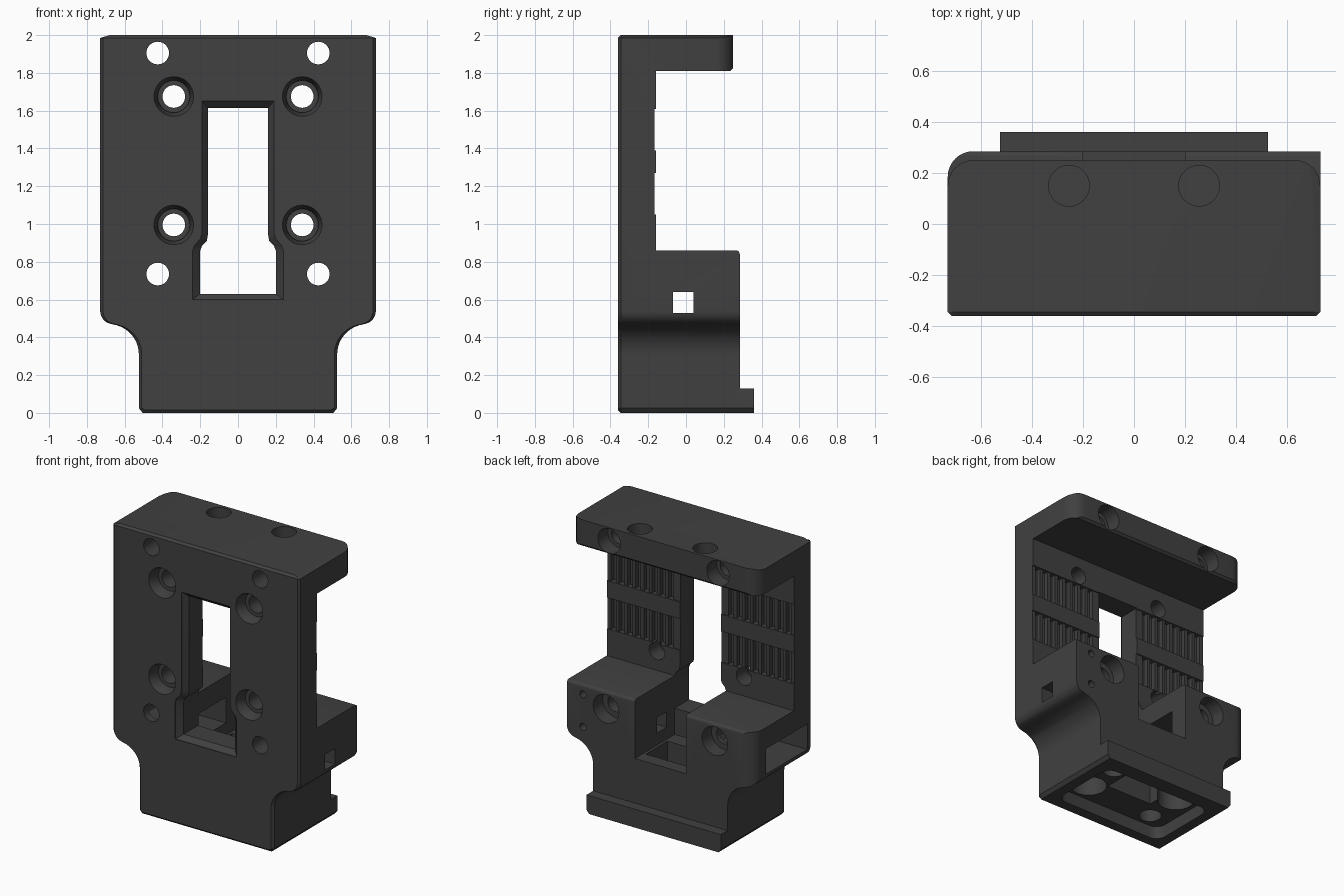
import bpy, bmesh, math
from mathutils import Vector

if "Cube" in bpy.data.objects:
    bpy.data.objects.remove(bpy.data.objects["Cube"])

mat = bpy.data.materials.new("dark_grey")
mat.diffuse_color = (0.052, 0.052, 0.052, 1)
mat.use_nodes = True
mat.node_tree.nodes["Principled BSDF"].inputs["Base Color"].default_value = mat.diffuse_color


def loft(name, rings):
    """Closed solid through rings of 3D points that share a point count."""
    bm = bmesh.new()
    loops = [[bm.verts.new(p) for p in r] for r in rings]
    n = len(loops[0])
    for a, b in zip(loops, loops[1:]):
        for i in range(n):
            j = (i + 1) % n
            bm.faces.new((a[i], a[j], b[j], b[i]))
    bm.faces.new(loops[0][::-1])
    bm.faces.new(loops[-1])
    bmesh.ops.recalc_face_normals(bm, faces=bm.faces)
    me = bpy.data.meshes.new(name)
    bm.to_mesh(me)
    bm.free()
    ob = bpy.data.objects.new(name, me)
    bpy.context.collection.objects.link(ob)
    return ob


def at(axis, p, d):
    return {'x': (d, p[0], p[1]), 'y': (p[0], d, p[1]), 'z': (p[0], p[1], d)}[axis]


def prism(name, axis, pts, lo, hi):
    return loft(name, [[at(axis, p, d) for p in pts] for d in (lo, hi)])


def box(name, x, y, z):
    return prism(name, 'z', [(x[0], y[0]), (x[1], y[0]), (x[1], y[1]), (x[0], y[1])], *z)


def circle(c, r, n=32):
    return [(c[0] + r * math.cos(2 * math.pi * i / n),
             c[1] + r * math.sin(2 * math.pi * i / n)) for i in range(n)]


def turned(name, axis, c, steps):
    """Round solid from (depth, radius) steps."""
    return loft(name, [[at(axis, p, d) for p in circle(c, r)] for d, r in steps])


def arc(cx, cy, r, a0, a1, n=8):
    return [(cx + r * math.cos(math.radians(a0 + (a1 - a0) * i / n)),
             cy + r * math.sin(math.radians(a0 + (a1 - a0) * i / n))) for i in range(n + 1)]


def combine(target, tool, op='DIFFERENCE'):
    m = target.modifiers.new("cut", 'BOOLEAN')
    m.operation, m.solver, m.object = op, 'EXACT', tool
    bpy.context.view_layer.objects.active = target
    bpy.ops.object.modifier_apply(modifier=m.name)
    bpy.data.objects.remove(tool)


# Body: front outline crossed with side outline
half = ([(0.505, 0.005), (0.525, 0.025)] + arc(0.685, 0.31, 0.16, 180, 98, 10)
        + arc(0.66, 0.54, 0.07, -80, 0, 6) + [(0.73, 1.985), (0.68, 2.0)])
half[0] = (0.505, 0.0)
outline = half + [(-x, z) for x, z in reversed(half)]


def inset(p, d=0.015):
    x, z = p
    return (x - math.copysign(d, x), min(max(z, d), 2 - d))


body = loft("bracket_body", [[(*inset(p)[:1], -0.36, inset(p)[1]) for p in outline],
                             [(p[0], -0.345, p[1]) for p in outline],
                             [(p[0], 0.36, p[1]) for p in outline]])
side = ([(-0.4, -0.1), (0.36, -0.1), (0.36, 0.13), (0.285, 0.13)]
        + arc(0.265, 0.84, 0.02, 0, 90, 4)
        + [(-0.16, 0.86), (-0.16, 1.81), (0.235, 1.81), (0.25, 1.825), (0.25, 2.1), (-0.4, 2.1)])
combine(body, prism("side_outline", 'x', side, -1, 1), 'INTERSECT')

# Rounded back corners of the top flange and of the left lower block
for s in (-1, 1):
    pts = arc(0.63, 0.15, 0.1, 0, 90) + [(0.63, 0.5), (0.9, 0.5), (0.9, 0.15)]
    combine(body, prism("flange_corner", 'z', [(s * x, y) for x, y in pts], 1.7, 2.1))
pts = arc(0.63, 0.185, 0.1, 0, 90) + [(0.63, 0.5), (0.9, 0.5), (0.9, 0.185)]
combine(body, prism("block_corner", 'z', [(-x, y) for x, y in pts], 0.4, 0.95))

# Stepped central window with a chamfered front edge
win = [(0.2, 0.63), (0.2, 0.86), (0.19, 0.885), (0.165, 0.91), (0.16, 0.94), (0.16, 1.615)]
rim = [(0.24, 0.6), (0.24, 0.86), (0.228, 0.89), (0.2, 0.92), (0.19, 0.95), (0.19, 1.65)]
win, rim = [h + [(-x, z) for x, z in reversed(h)] for h in (win, rim)]
combine(body, loft("window", [[(x, d, z) for x, z in r] for r, d in
                              ((rim, -0.4), (rim, -0.355), (win, -0.32), (win, -0.1))]))

# Channel between the two lower blocks, and the shaft below it
combine(body, box("channel", (-0.2, 0.2), (-0.16, 0.5), (0.445, 1.0)))
combine(body, box("shaft", (-0.18, 0.18), (-0.05, 0.19), (0.05, 0.5)))

# Switch pocket through the left block, square passage through the right
combine(body, box("switch_pocket", (-0.9, -0.1), (-0.155, 0.15), (0.53, 0.71)))
combine(body, box("pocket_front", (-0.9, -0.3), (-0.31, 0.0), (0.53, 0.71)))
combine(body, box("wire_passage", (0.1, 0.9), (-0.07, 0.04), (0.53, 0.64)))

# Belt grooves: two bands per side, with teeth standing in each band
for s in (-1, 1):
    for z0, z1 in ((1.05, 1.27), (1.39, 1.61)):
        combine(body, box("band", sorted((s * 0.1, s * 0.9)), (-0.168, -0.1), (z0, z1)))
        for i in range(8):
            x = s * (0.235 + i * 0.064)
            combine(body, box("groove", (x - 0.02, x + 0.02), (-0.2, -0.12), (z0, z1)))

# Screw holes
for s in (-1, 1):
    combine(body, turned("top_screw", 'y', (s * 0.425, 1.905),
                         [(-0.5, 0.06), (0.14, 0.06), (0.14, 0.088), (0.5, 0.088)]))
    combine(body, turned("low_screw", 'y', (s * 0.425, 0.735),
                         [(-0.5, 0.06), (0.18, 0.06), (0.18, 0.1), (0.5, 0.1)]))
    for z in (0.995, 1.675):
        combine(body, turned("plate_screw", 'y', (s * 0.34, z),
                             [(-0.5, 0.105), (-0.36, 0.105), (-0.3, 0.085),
                              (-0.28, 0.085), (-0.28, 0.06), (0.0, 0.06)]))
    combine(body, turned("flange_socket", 'z', (s * 0.255, 0.15), [(1.92, 0.08), (2.1, 0.08)]))
for z in (0.56, 0.79):
    combine(body, turned("pin_hole", 'y', (0.605, z), [(0.1, 0.025), (0.5, 0.025)]))

# Recess in the underside with round sockets in its roof
corner = [(0.36, 0.18, 0), (-0.36, 0.18, 90), (-0.36, -0.2, 180), (0.36, -0.2, 270)]
recess = [p for x, y, a in corner for p in arc(x, y, 0.07, a, a + 90, 5)]
combine(body, prism("recess", 'z', recess, -0.2, 0.09))
for x, y, r in ((0.28, -0.13, 0.12), (-0.28, 0.09, 0.12), (-0.28, -0.17, 0.075), (0.28, 0.13, 0.075)):
    combine(body, turned("recess_socket", 'z', (x, y), [(0.05, r), (0.28, r)]))

# Finish
body.data.materials.clear()
body.data.materials.append(mat)
for p in body.data.polygons:
    p.material_index = 0
bpy.context.view_layer.objects.active = body
body.select_set(True)
bpy.ops.object.shade_smooth_by_angle(angle=math.radians(30))
